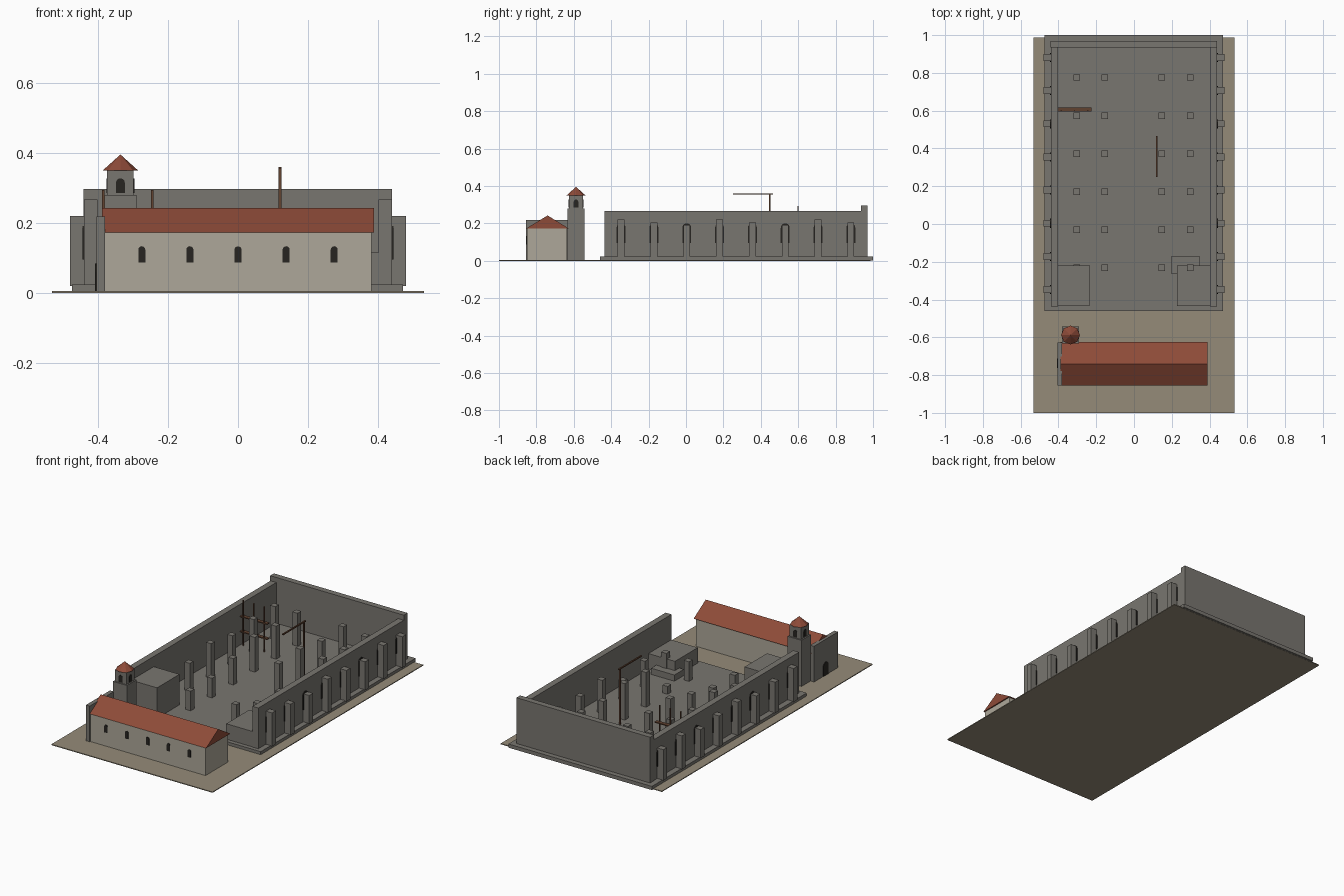
import bpy, math
from mathutils import Matrix, Vector

if "Cube" in bpy.data.objects:
    bpy.data.objects.remove(bpy.data.objects["Cube"])


def material(name, rgb):
    m = bpy.data.materials.new(name)
    m.diffuse_color = (*rgb, 1)
    m.use_nodes = True
    m.node_tree.nodes["Principled BSDF"].inputs["Base Color"].default_value = m.diffuse_color
    return m


STONE = material("stone", (0.19, 0.18, 0.16))
CREAM = material("plaster", (0.42, 0.39, 0.32))
TILE = material("roof_tile", (0.27, 0.07, 0.04))
EARTH = material("earth", (0.30, 0.26, 0.19))
WOOD = material("timber", (0.12, 0.055, 0.03))
DARK = material("opening", (0.02, 0.018, 0.015))


def make(name, verts, faces, mat):
    me = bpy.data.meshes.new(name)
    me.from_pydata(verts, [], faces)
    me.materials.append(mat)
    ob = bpy.data.objects.new(name, me)
    bpy.context.collection.objects.link(ob)
    return ob


def prism(name, profile, depth, matrix, mat):
    """Extrude a profile (u, v) along local y from -depth/2 to depth/2."""
    n = len(profile)
    verts = [matrix @ Vector((u, s * depth / 2, v)) for s in (-1, 1) for u, v in profile]
    faces = [list(range(n)), list(range(2 * n - 1, n - 1, -1))]
    faces += [(i, i + n, (i + 1) % n + n, (i + 1) % n) for i in range(n)]
    return make(name, verts, faces, mat)


def box(name, x0, x1, y0, y1, z0, z1, mat=STONE):
    rect = [(x0, z0), (x1, z0), (x1, z1), (x0, z1)]
    return prism(name, rect, y1 - y0, Matrix.Translation((0, (y0 + y1) / 2, 0)), mat)


def arch(name, x, y, z, w, h, depth, sideways=False):
    """Dark round-headed opening panel, standing on z."""
    r = w / 2
    prof = [(-r, 0), (r, 0)]
    prof += [(r * math.cos(math.pi * i / 8), h - r + r * math.sin(math.pi * i / 8)) for i in range(9)]
    m = Matrix.Translation((x, y, z))
    if sideways:
        m = m @ Matrix.Rotation(math.pi / 2, 4, 'Z')
    return prism(name, prof, depth, m, DARK)


# Ground and plinth
box("ground", -0.532, 0.532, -1.0, 0.987, 0, 0.005, EARTH)
box("plinth", -0.475, 0.472, -0.46, 1.0, 0.001, 0.023)

# Roofless shell: back wall and side walls
FLOOR = 0.02
box("back_wall", -0.442, 0.44, 0.935, 0.97, FLOOR, 0.296)
for s, side in ((-1, "left"), (1, "right")):
    a, b = sorted((s * 0.402, s * 0.44))
    box(side + "_wall", a, b, -0.437, 0.936, FLOOR, 0.266)
    # Buttresses with arched windows behind them
    for i in range(8):
        y = -0.347 + 0.1755 * i
        a, b = sorted((s * 0.435, s * 0.48))
        box(side + "_buttress", a, b, y - 0.018, y + 0.018, FLOOR, (0.22, 0.205, 0.19)[i % 3])
        arch(side + "_window", s * 0.438, y, 0.095, 0.048, 0.105, 0.012, True)

# Broken piers in four rows
rows = {
    -0.302: (0.13, 0.17, 0.21, 0.18, 0.20, 0.20),
    -0.155: (0.12, 0.12, 0.16, 0.21, 0.20, 0.20),
    0.148: (0.12, 0.05, 0.21, 0.22, 0.19, 0.20),
    0.297: (0.13, 0.16, 0.12, 0.20, 0.18, 0.18),
}
for x, heights in rows.items():
    for j, h in enumerate(heights):
        y = -0.232 + 0.2015 * j
        box("pier", x - 0.017, x + 0.017, y - 0.017, y + 0.017, FLOOR, FLOOR + h)

# Unfinished front tower stumps and low block
box("left_tower_stump", -0.408, -0.232, -0.432, -0.22, FLOOR, 0.205)
box("right_tower_stump", 0.227, 0.436, -0.435, -0.22, FLOOR, 0.115)
box("low_block", 0.197, 0.35, -0.262, -0.172, FLOOR, 0.06)

# Chapel walls, gabled roof and front slab
box("chapel_walls", -0.385, 0.381, -0.85, -0.637, 0.001, 0.175, CREAM)
prism("chapel_roof", [(-0.855, 0.172), (-0.626, 0.172), (-0.74, 0.242)], 0.776,
      Matrix.Rotation(math.pi / 2, 4, 'Z'), TILE)
box("chapel_facade", -0.405, -0.38, -0.855, -0.628, 0.001, 0.218)
arch("chapel_door", -0.403, -0.738, 0.004, 0.05, 0.08, 0.01, True)
for i in range(-2, 3):
    arch("chapel_window", i * 0.1375, -0.85, 0.087, 0.02, 0.046, 0.008)

# Bell tower with belfry openings and octagonal cap
TX, TY = -0.336, -0.588
box("bell_tower", TX - 0.046, TX + 0.046, TY - 0.045, TY + 0.045, 0.001, 0.28)
box("belfry", TX - 0.038, TX + 0.038, TY - 0.038, TY + 0.038, 0.279, 0.35)
for s in (-1, 1):
    arch("belfry_opening", TX, TY + s * 0.037, 0.285, 0.025, 0.042, 0.006)
    arch("belfry_opening", TX + s * 0.037, TY, 0.285, 0.025, 0.042, 0.006, True)
ring = [(TX + 0.05 * math.cos(math.pi * i / 4), TY + 0.05 * math.sin(math.pi * i / 4), 0.35) for i in range(8)]
make("belfry_cap", ring + [(TX, TY, 0.395)],
     [list(range(7, -1, -1))] + [(i, (i + 1) % 8, 8) for i in range(8)], TILE)

# Timber hoist and scaffold
box("hoist_mast", 0.116, 0.124, 0.445, 0.453, FLOOR, 0.358, WOOD)
box("hoist_beam", 0.116, 0.124, 0.25, 0.465, 0.353, 0.36, WOOD)
for x in (-0.385, -0.315, -0.245):
    box("scaffold_post", x - 0.003, x + 0.003, 0.595, 0.602, FLOOR, 0.293, WOOD)
for z in (0.1, 0.19):
    box("scaffold_plank", -0.407, -0.225, 0.595, 0.617, z, z + 0.006, WOOD)
